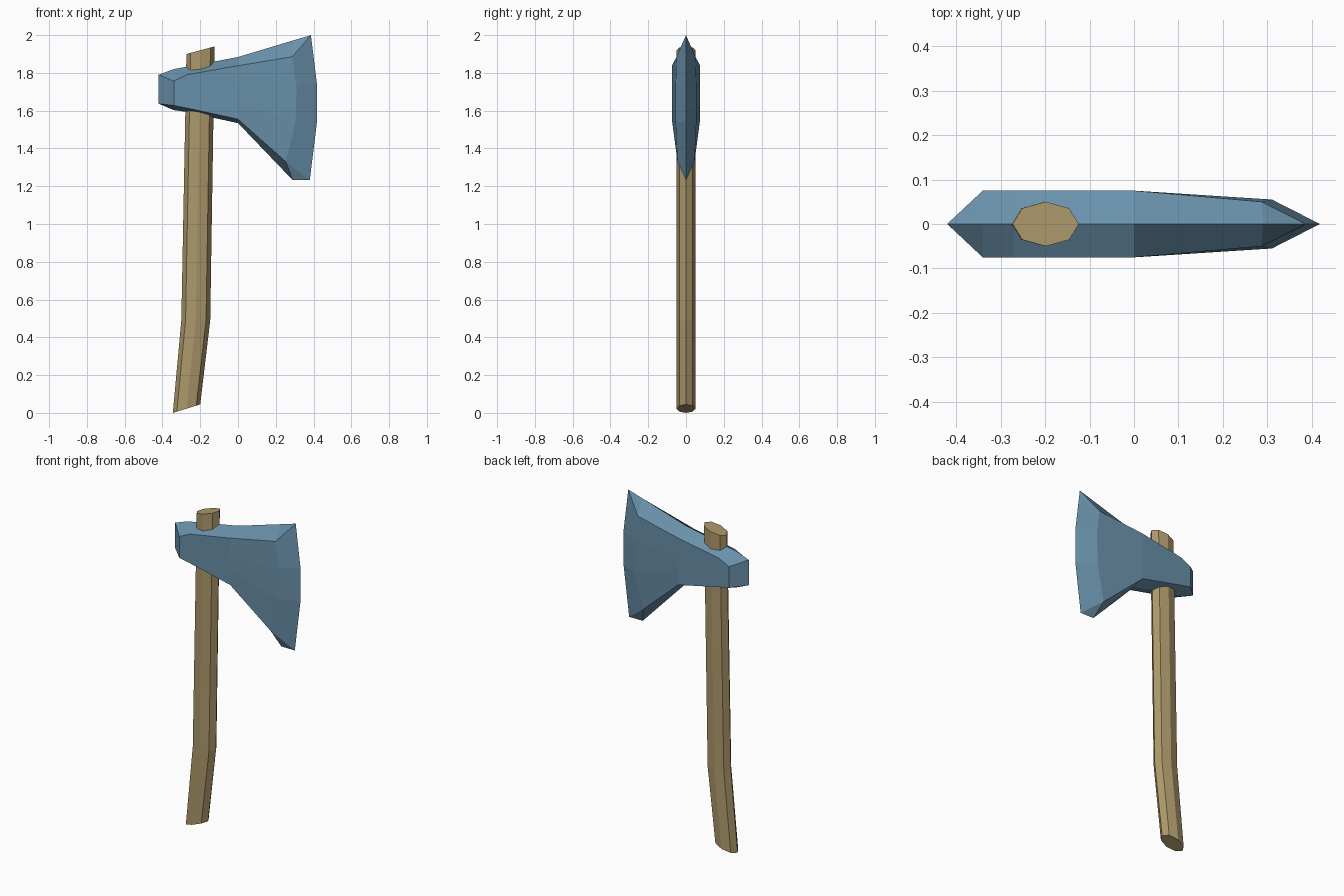
import bpy, math
from mathutils import Vector

if "Cube" in bpy.data.objects:
    bpy.data.objects.remove(bpy.data.objects["Cube"])


def material(name, color):
    m = bpy.data.materials.new(name)
    m.diffuse_color = (*color, 1)
    m.use_nodes = True
    m.node_tree.nodes["Principled BSDF"].inputs["Base Color"].default_value = m.diffuse_color
    return m


def build(name, polys, mat):
    """Mesh from polygons given as coordinates; shared points are merged."""
    index, verts, faces = {}, [], []
    for poly in polys:
        face = []
        for p in poly:
            key = tuple(round(c, 5) + 0.0 for c in p)
            if key not in index:
                index[key] = len(verts)
                verts.append(key)
            if index[key] not in face:
                face.append(index[key])
        if len(face) > 2:
            faces.append(face)
    me = bpy.data.meshes.new(name)
    me.from_pydata(verts, [], faces)
    me.materials.append(mat)
    ob = bpy.data.objects.new(name, me)
    bpy.context.collection.objects.link(ob)


steel = material("blue steel", (0.14, 0.28, 0.40))
wood = material("tan wood", (0.41, 0.31, 0.145))

# Handle: octagonal rings, each spanning a left and a right (x, z) point
spans = [((-0.345, 0.0), (-0.20, 0.045)),
         ((-0.30, 0.49), (-0.147, 0.49)),
         ((-0.273, 1.90), (-0.124, 1.94))]
rings = []
for (x0, z0), (x1, z1) in spans:
    ring = []
    for i in range(8):
        a = i * math.pi / 4
        t = (1 - math.cos(a)) / 2
        ring.append((x0 + (x1 - x0) * t, -0.05 * math.sin(a), z0 + (z1 - z0) * t))
    rings.append(ring)
polys = [rings[0][::-1], rings[-1]]
for lo, hi in zip(rings, rings[1:]):
    for i in range(8):
        j = (i + 1) % 8
        polys.append((lo[i], lo[j], hi[j], hi[i]))
build("handle", polys, wood)


# Axe head: each station runs from the top ridge over the cheek to the bottom ridge
def station(x, y, ridge_top, cheek_top, cheek_bottom, ridge_bottom):
    a, b = Vector((x, y, cheek_top)), Vector((x, y, cheek_bottom))
    return [Vector((x, 0, ridge_top)), a, a.lerp(b, 0.4), a.lerp(b, 0.7), b,
            Vector((x, 0, ridge_bottom))]


V = Vector
tip, heel = V((0.386, 0, 2.0)), V((0.38, 0, 1.232))
stations = [
    station(-0.42, 0, 1.79, 1.79, 1.637, 1.637),
    station(-0.34, 0.075, 1.82, 1.757, 1.628, 1.603),
    station(-0.27, 0.075, 1.833, 1.79, 1.614, 1.593),
    station(0, 0.075, 1.884, 1.838, 1.555, 1.534),
    # start of the bevel
    [V((0.29, 0, 1.971)), V((0.287, 0.05, 1.885)), V((0.31, 0.055, 1.73)),
     V((0.305, 0.055, 1.54)), V((0.253, 0.045, 1.33)), V((0.29, 0, 1.232))],
    # cutting edge
    [tip, tip, V((0.418, 0, 1.74)), V((0.418, 0, 1.54)), heel, heel],
]
polys = []
for a, b in zip(stations, stations[1:]):
    for i in range(5):
        quad = (a[i], b[i], b[i + 1], a[i + 1])
        polys.append(quad)
        polys.append([V((p.x, -p.y, p.z)) for p in reversed(quad)])
build("axe_head", polys, steel)
